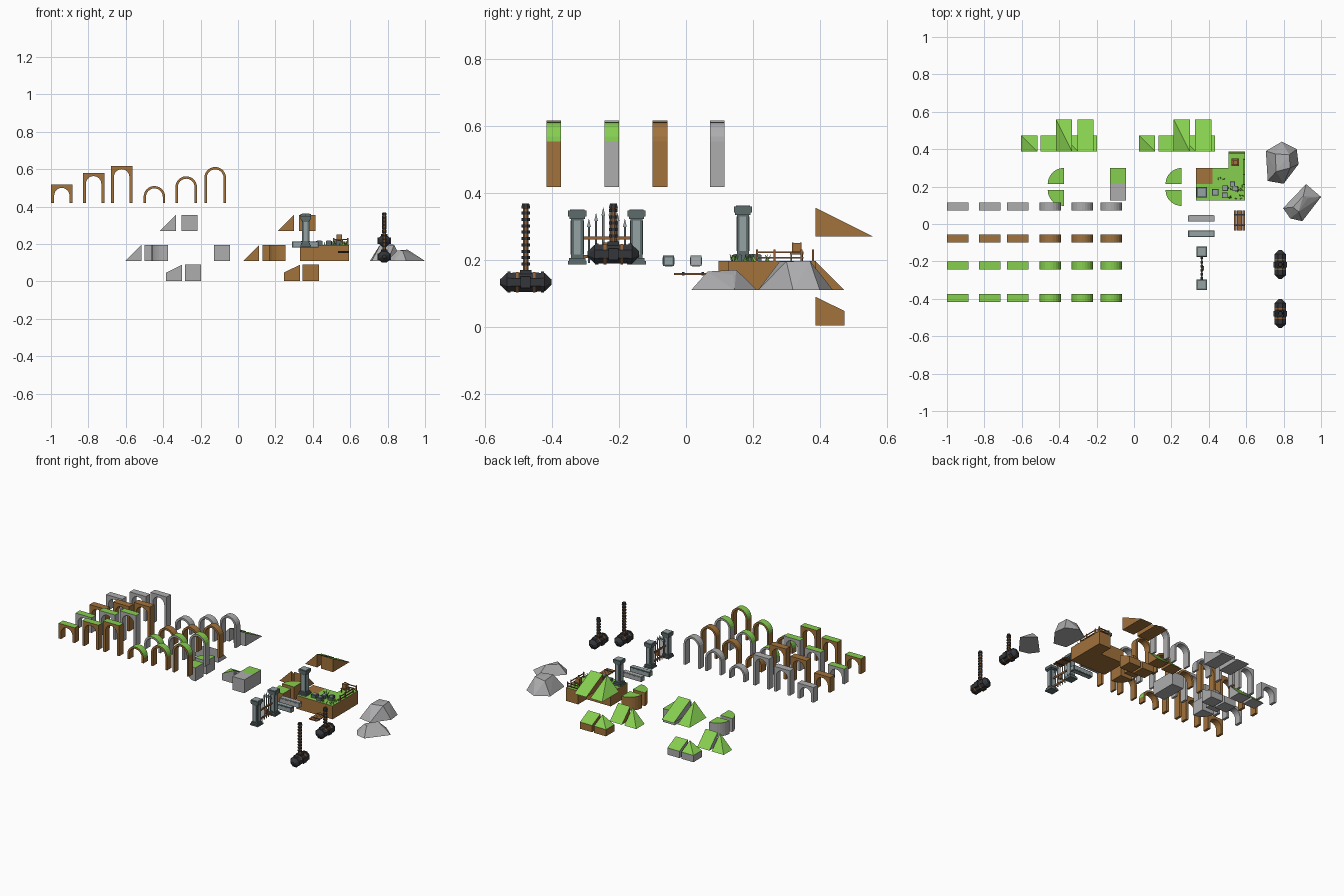
import bpy, bmesh, math, random
from mathutils import Vector

if "Cube" in bpy.data.objects:
    bpy.data.objects.remove(bpy.data.objects["Cube"])
random.seed(4)


def mat(name, r, g, b):
    m = bpy.data.materials.new(name)
    m.diffuse_color = (r, g, b, 1)
    m.use_nodes = True
    m.node_tree.nodes["Principled BSDF"].inputs["Base Color"].default_value = m.diffuse_color
    return m


STONE = mat("stone", 0.42, 0.42, 0.43)
DIRT = mat("dirt", 0.36, 0.17, 0.045)
GRASS = mat("grass", 0.24, 0.62, 0.08)
SLATE = mat("slate", 0.11, 0.15, 0.15)
PALE = mat("pale_slate", 0.30, 0.36, 0.37)
IRON = mat("iron", 0.035, 0.037, 0.042)
WOOD = mat("wood", 0.30, 0.12, 0.035)


def finish(name, bm, body, top=None):
    """Make the object; upward faces take the top material."""
    bmesh.ops.recalc_face_normals(bm, faces=bm.faces[:])
    bm.normal_update()
    me = bpy.data.meshes.new(name)
    me.materials.append(body)
    if top:
        me.materials.append(top)
        for f in bm.faces:
            f.material_index = int(f.normal.z > 0.05)
    bm.to_mesh(me)
    bm.free()
    ob = bpy.data.objects.new(name, me)
    bpy.context.collection.objects.link(ob)
    return ob


def hull(name, pts, body, top=None):
    bm = bmesh.new()
    for p in {tuple(round(c, 5) for c in p) for p in pts}:
        bm.verts.new(p)
    r = bmesh.ops.convex_hull(bm, input=bm.verts[:])
    junk = {g for g in r["geom_interior"] + r["geom_unused"] if isinstance(g, bmesh.types.BMVert)}
    bmesh.ops.delete(bm, geom=list(junk), context='VERTS')
    bmesh.ops.dissolve_limit(bm, angle_limit=0.02, verts=bm.verts[:], edges=bm.edges[:])
    return finish(name, bm, body, top)


def box(name, x0, x1, y0, y1, z0, z1, body, top=None):
    return hull(name, [(x, y, z) for x in (x0, x1) for y in (y0, y1) for z in (z0, z1)], body, top)


def cbox(name, c, s, body, top=None):
    a = [(c[i] - s[i] / 2, c[i] + s[i] / 2) for i in range(3)]
    return box(name, *a[0], *a[1], *a[2], body, top)


def rod(name, p, q, r0, r1, n, body):
    """Round bar or cone between two points."""
    p, q = Vector(p), Vector(q)
    rot = (q - p).to_track_quat('Z', 'Y')
    pts = []
    for c, r in ((p, r0), (q, r1)):
        for i in range(n):
            a = math.tau * (i + 0.5) / n
            pts.append(c + rot @ Vector((r * math.cos(a), r * math.sin(a), 0)))
    return hull(name, pts, body)


def arch(name, xc, yc, top, square, body, cap):
    """Arch outline extruded along y, standing on z = 0.418."""
    z0, w, n = 0.418, 0.058, 12
    ri = 0.041 if square else 0.045
    spring = top - 0.017 - ri if square else top - w

    def arc(r):
        return [(-r * math.cos(math.pi * i / n), spring + r * math.sin(math.pi * i / n)) for i in range(n + 1)]
    outer = [(-w, top), (w, top)] if square else arc(w)
    line = [(-w, z0)] + outer + [(w, z0), (ri, z0)] + arc(ri)[::-1] + [(-ri, z0)]
    bm = bmesh.new()
    f = bm.faces.new([bm.verts.new((xc + x, yc - 0.022, z)) for x, z in line])
    r = bmesh.ops.extrude_face_region(bm, geom=[f])
    bmesh.ops.translate(bm, vec=(0, 0.044, 0), verts=[v for v in r["geom"] if isinstance(v, bmesh.types.BMVert)])
    ob = finish(name, bm, body, cap)
    return ob


# Arches: four finishes by six shapes
for yc, body, cap in ((0.093, STONE, None), (-0.078, DIRT, None), (-0.222, STONE, GRASS), (-0.395, DIRT, GRASS)):
    for xc, top, sq in ((-0.942, 0.517, 1), (-0.772, 0.58, 1), (-0.622, 0.617, 1),
                        (-0.447, 0.51, 0), (-0.277, 0.562, 0), (-0.122, 0.612, 0)):
        arch("square_arch" if sq else "round_arch", xc, yc, top, sq, body, cap)

T = 0.0865
Y0 = 0.387


def slope(x, length, z0, zlow, corner, body):
    """Ramp tile descending to +y; a corner tile also descends to -x."""
    h, x1, y1 = z0 + T, x + T, Y0 + length
    pts = [(a, b, z) for a in (x, x1) for b in (Y0, y1) for z in (z0, zlow)]
    pts += [(x1, Y0, h)] + ([] if corner else [(x, Y0, h)])
    hull("corner_ramp" if corner else "ramp", pts, body, GRASS)


def quarter(x1, yc, sy, body):
    """Rounded quarter tile with its square corner at (x1, yc)."""
    ring = [(x1, yc)] + [(x1 - T * math.cos(math.pi / 2 * i / 8), yc + sy * T * math.sin(math.pi / 2 * i / 8)) for i in range(9)]
    hull("rounded_tile", [(x, y, z) for x, y in ring for z in (0.109, 0.196)], body, GRASS)


# Ramp sets in stone and in dirt
for dx, body in ((0, STONE), (0.63, DIRT)):
    slope(-0.603 + dx, T, 0.109, 0.109, True, body)
    slope(-0.499 + dx, T, 0.109, 0.109, False, body)
    slope(-0.418 + dx, 2 * T, 0.269, 0.269, True, body)
    slope(-0.303 + dx, 2 * T, 0.269, 0.269, False, body)
    slope(-0.385 + dx, T, 0.003, 0.047, True, body)
    slope(-0.284 + dx, T, 0.003, 0.047, False, body)
    quarter(-0.375 + dx, 0.213, 1, body)
    quarter(-0.375 + dx, 0.183, -1, body)

# Plain stone tiles
box("stone_tile_grassed", -0.129, -0.043, 0.213, 0.30, 0.109, 0.196, STONE, GRASS)
box("stone_tile", -0.129, -0.043, 0.126, 0.213, 0.109, 0.196, STONE)

# Dirt platform made of tiles
for i, j in ((0, 0), (1, 0), (2, 0), (0, 1), (1, 1), (2, 1), (2, 2)):
    x, y = 0.332 + i * T * 1.005, 0.126 + j * T * 1.01
    box("platform_tile", x, x + T * 1.005, y, y + T * 1.01, 0.109, 0.196, DIRT, None if (i, j) == (0, 1) else GRASS)


def pillar(x, y, z, h):
    """Square pillar with stepped base, cap and raised side panels."""
    for s, a, b in ((0.056, 0, 0.01), (0.048, 0.01, 0.02), (0.036, 0.02, h - 0.026),
                    (0.046, h - 0.026, h - 0.018), (0.054, h - 0.018, h)):
        cbox("pillar_block", (x, y, z + (a + b) / 2), (s, s, b - a), SLATE)
    cbox("pillar_top", (x, y, z + h), (0.042, 0.042, 0.004), PALE)
    zc, ph = z + h / 2, h - 0.06
    cbox("pillar_panel", (x, y, zc), (0.039, 0.02, ph), PALE)
    cbox("pillar_panel", (x, y, zc), (0.02, 0.039, ph), PALE)


pillar(0.362, 0.170, 0.196, 0.164)
for y in (-0.325, -0.148):
    pillar(0.362, y, 0.186, 0.162)

# Spear gate between the pillars
for k in range(6):
    y = -0.2365 + (k - 2.5) * 0.0215
    zt = 0.365 - abs(k - 2.5) * 0.017
    rod("spear_shaft", (0.362, y, 0.19), (0.362, y, zt - 0.022), 0.0032, 0.0032, 6, PALE)
    rod("spear_tip", (0.362, y, zt - 0.024), (0.362, y, zt), 0.008, 0.0005, 4, PALE)
for z in (0.21, 0.265):
    cbox("gate_bar", (0.362, -0.2365, z), (0.008, 0.145, 0.01), WOOD)
cbox("gate_lock", (0.366, -0.2365, 0.24), (0.016, 0.024, 0.024), WOOD)

# Fallen stone beams
for y, body, face in ((0.03, PALE, STONE), (-0.052, SLATE, PALE)):
    cbox("stone_beam", (0.36, y, 0.197), (0.14, 0.033, 0.031), body)
    cbox("beam_panel", (0.36, y, 0.197), (0.143, 0.023, 0.021), face)
    cbox("beam_panel", (0.36, y, 0.197), (0.128, 0.035, 0.021), face)
    cbox("beam_panel", (0.36, y, 0.197), (0.128, 0.023, 0.033), face)

# Plank bridge
for k in range(4):
    cbox("bridge_plank", (0.542 + k * 0.0147, 0.018, 0.158), (0.0137, 0.107, 0.006), WOOD)
for y in (-0.008, 0.05):
    cbox("bridge_band", (0.564, y, 0.158), (0.06, 0.008, 0.01), IRON)

# Rubble blocks and grass blades on the platform
for x, y, s in ((0.435, 0.17, 0.034), (0.487, 0.192, 0.03), (0.526, 0.213, 0.026), (0.485, 0.153, 0.03), (0.54, 0.19, 0.026)):
    cbox("rubble_block", (x, y, 0.205), (s, s, 0.02), SLATE)
    cbox("rubble_top", (x, y, 0.2155), (s * 0.75, s * 0.75, 0.004), PALE)
for k in range(22):
    x, y = random.uniform(0.50, 0.585), random.uniform(0.13, 0.225)
    if k > 18:
        x, y = random.uniform(0.44, 0.48), random.uniform(0.235, 0.27)
    a = random.uniform(0, math.tau)
    rod("grass_blade", (x, y, 0.194), (x + 0.012 * math.cos(a), y + 0.012 * math.sin(a), 0.216), 0.0035, 0.0004, 3, GRASS)

# Fence and crate at the back corner
for x, y in ((0.587, 0.212), (0.587, 0.265), (0.587, 0.345), (0.587, 0.38), (0.512, 0.38)):
    cbox("fence_post", (x, y, 0.213), (0.006, 0.006, 0.036), WOOD)
for z in (0.206, 0.223):
    cbox("fence_rail", (0.587, 0.28, z), (0.004, 0.142, 0.005), WOOD)
    cbox("fence_rail", (0.55, 0.38, z), (0.076, 0.004, 0.005), WOOD)
cbox("crate_stand", (0.541, 0.331, 0.219), (0.04, 0.04, 0.005), WOOD)
for sx in (-1, 1):
    for sy in (-1, 1):
        cbox("stand_leg", (0.541 + sx * 0.016, 0.331 + sy * 0.016, 0.206), (0.005, 0.005, 0.024), WOOD)
cbox("crate", (0.541, 0.331, 0.237), (0.025, 0.025, 0.027), DIRT)
for sx in (-1, 1):
    for sy in (-1, 1):
        cbox("crate_edge", (0.541 + sx * 0.012, 0.331 + sy * 0.012, 0.237), (0.005, 0.005, 0.03), WOOD)


def hammer(y, zc):
    """Spiked iron head on a ringed wooden handle."""
    x = 0.782
    pts = []
    for d, r in ((0.077, 0.009), (0.056, 0.030), (0.03, 0.031)):
        for s in (-1, 1):
            for i in range(8):
                a = math.tau * (i + 0.5) / 8
                pts.append((x + r * 1.1 * math.cos(a), y + s * d, zc + r * math.sin(a)))
    hull("hammer_head", pts, IRON)
    for d in (-0.05, 0.05):
        rod("head_collar", (x, y + d - 0.005, zc), (x, y + d + 0.005, zc), 0.034, 0.034, 8, IRON)
    for d in (-0.025, 0.025):
        rod("head_strap", (x, y + d - 0.004, zc), (x, y + d + 0.004, zc), 0.0335, 0.0335, 8, WOOD)
    cbox("head_plate", (x, y, zc), (0.072, 0.03, 0.035), IRON)
    cbox("head_socket", (x, y, zc + 0.027), (0.034, 0.034, 0.02), IRON)
    rod("hammer_handle", (x, y, zc), (x, y, 0.365), 0.0095, 0.0095, 8, WOOD)
    z = zc + 0.05
    while z < 0.36:
        rod("handle_ring", (x, y, z), (x, y, z + 0.009), 0.0135, 0.0135, 8, IRON)
        z += 0.019
    rod("handle_cap", (x, y, 0.354), (x, y, 0.369), 0.0145, 0.011, 8, IRON)


hammer(-0.479, 0.133)
hammer(-0.217, 0.217)

# Faceted rocks: base outline, then crown points
base = [(0.705, 0.39), (0.79, 0.44), (0.87, 0.40), (0.88, 0.32), (0.80, 0.215), (0.715, 0.23)]
crown = [(0.755, 0.375, 0.19), (0.83, 0.37, 0.197), (0.835, 0.30, 0.195), (0.76, 0.28, 0.195)]
hull("tall_rock", [(x, y, 0.109) for x, y in base] + crown, STONE)
base = [(0.797, 0.085), (0.89, 0.18), (0.92, 0.213), (1.0, 0.145), (0.90, 0.015), (0.835, 0.03)]
crown = [(0.85, 0.09, 0.165), (0.905, 0.15, 0.17), (0.93, 0.14, 0.155), (0.88, 0.065, 0.165)]
hull("low_rock", [(x, y, 0.109) for x, y in base] + crown, STONE)
